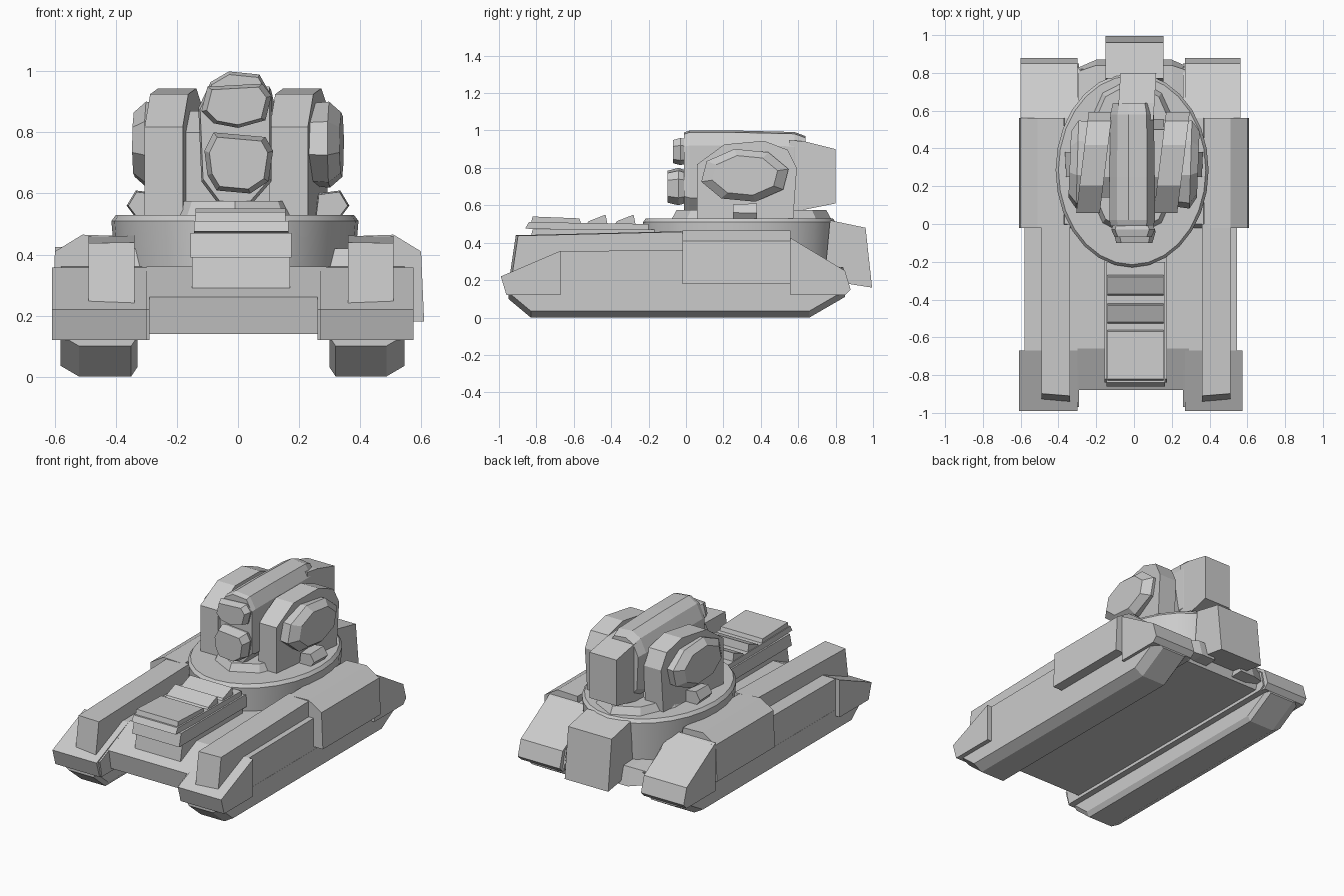
import bpy, bmesh, math

cube = bpy.data.objects.get("Cube")
if cube:
    bpy.data.objects.remove(cube, do_unlink=True)

grey = bpy.data.materials.new("plain grey")
grey.use_nodes = True
grey.diffuse_color = (0.6, 0.6, 0.6, 1)
grey.node_tree.nodes["Principled BSDF"].inputs["Base Color"].default_value = (0.6, 0.6, 0.6, 1)


def loft(name, rings):
    """Skin a list of equal-length point rings and cap both ends."""
    bm = bmesh.new()
    loops = [[bm.verts.new(p) for p in ring] for ring in rings]
    for a, b in zip(loops, loops[1:]):
        for i in range(len(a)):
            j = (i + 1) % len(a)
            bm.faces.new((a[i], a[j], b[j], b[i]))
    bm.faces.new(loops[0])
    bm.faces.new(loops[-1])
    bmesh.ops.recalc_face_normals(bm, faces=bm.faces)
    mesh = bpy.data.meshes.new(name)
    bm.to_mesh(mesh)
    bm.free()
    obj = bpy.data.objects.new(name, mesh)
    obj.data.materials.append(grey)
    bpy.context.collection.objects.link(obj)
    return obj


def side_prism(name, profile, *stations, slant=0):
    """Side (y, z) profile lofted through (x, scale) stations; slant skews x along y."""
    cy = sum(p[0] for p in profile) / len(profile)
    cz = sum(p[1] for p in profile) / len(profile)
    return loft(name, [[(x + slant * (y - cy), cy + (y - cy) * s, cz + (z - cz) * s)
                        for y, z in profile] for x, s in stations])


def front_prism(name, profile, *stations):
    """Front (x, z) profile lofted through (y, scale) stations."""
    cx = sum(p[0] for p in profile) / len(profile)
    cz = sum(p[1] for p in profile) / len(profile)
    return loft(name, [[(cx + (x - cx) * s, y, cz + (z - cz) * s) for x, z in profile]
                       for y, s in stations])


def oval(name, sides, cy, levels, turn=0):
    """Upright elliptical drum through (z, x radius, y radius) levels."""
    angles = [2 * math.pi * (i + turn) / sides for i in range(sides)]
    return loft(name, [[(rx * math.cos(a) - 0.01, cy + ry * math.sin(a), z) for a in angles]
                       for z, rx, ry in levels])


def track(name, xi, xo):
    """Track run with bevelled lower edges and raised ends."""
    side = math.copysign(1, xo)
    loft(name, [[(xi, y, 0.16), (xi, y, floor + 0.03), (xi + side * 0.02, y, floor),
                 (xo - side * 0.06, y, floor), (xo, y, floor + 0.035), (xo, y, 0.16)]
                for y, floor in ((-0.95, 0.1), (-0.83, 0), (0.66, 0), (0.85, 0.11))])


# Hull between the tracks, stepping down at the rear
side_prism("hull", [(-0.86, 0.14), (-0.88, 0.26), (-0.66, 0.36), (0.5, 0.36), (0.6, 0.26),
                    (0.82, 0.25), (0.78, 0.14)], (-0.3, 1), (0.29, 1))

# Track pods, with each side's small offset
fender = [(-0.95, 0.12), (-0.97, 0.22), (-0.67, 0.355), (-0.02, 0.36), (0.0, 0.42),
          (0.57, 0.42), (0.83, 0.24), (0.85, 0.14), (0.82, 0.12)]
nose = [(-0.96, 0.12), (-0.99, 0.22), (-0.67, 0.357), (-0.67, 0.12)]
tail = [(0.56, 0.12), (0.56, 0.425), (0.85, 0.25), (0.88, 0.15), (0.85, 0.12)]
rail = [(-0.94, 0.24), (-0.91, 0.44), (0.0, 0.462), (0.0, 0.3), (-0.7, 0.3)]
for side, word, x0, x1 in ((-1, "right", 0.29, 0.61), (1, "left", 0.26, 0.575)):
    side_prism(word + "_fender", fender, (side * x0, 1), (side * (x1 - 0.03), 1))
    side_prism(word + "_nose", nose, (side * (x0 + 0.01), 1), (side * x1, 1))
    side_prism(word + "_tail", tail, (side * (x0 + 0.01), 1), (side * (x1 - 0.01), 1))
    track(word + "_track", side * (x0 + 0.04), side * (x1 - 0.029))
    inner = 0.34 if side < 0 else 0.36
    side_prism(word + "_rail", rail, (side * inner, 1), (side * (inner + 0.15), 0.97))
    front_prism(word + "_side_armour",
                [(side * x, z) for x, z in ((0.36, 0.3), (0.37, 0.46), (0.51, 0.465),
                                            (0.6, 0.41), (0.61, 0.18), (0.5, 0.18))],
                (-0.02, 1), (0.56, 1))

# Engine deck and its slats
side_prism("deck_box", [(-0.82, 0.29), (-0.8, 0.4), (-0.2, 0.42), (-0.2, 0.29)],
           (-0.15, 1), (0.17, 1))
side_prism("deck_step", [(-0.84, 0.39), (-0.82, 0.47), (-0.15, 0.47), (-0.15, 0.39)],
           (-0.155, 1), (0.175, 1))
side_prism("deck_plate", [(-0.86, 0.475), (-0.84, 0.51), (-0.2, 0.5), (-0.2, 0.46)],
           (-0.145, 1), (0.165, 1))
for y, length in ((-0.83, 0.26), (-0.53, 0.1), (-0.38, 0.1)):
    side_prism("deck_slat", [(y, 0.5), (y + 0.01, 0.54 if length > 0.2 else 0.515),
                             (y + length, 0.53 if length > 0.2 else 0.55),
                             (y + length + 0.01, 0.5)], (-0.14, 1), (0.155, 1))

# Turret ring and collar
ring = oval("turret_ring", 28, 0.285, [(0.22, 0.38, 0.5), (0.51, 0.405, 0.515), (0.53, 0.39, 0.5)])
oval("turret_collar", 10, 0.35, [(0.52, 0.27, 0.43), (0.575, 0.24, 0.4)], 0.5)

# Rear stowage box
side_prism("rear_box", [(0.74, 0.2), (0.77, 0.52), (0.96, 0.48), (0.995, 0.16)],
           (-0.15, 1), (0.155, 1))

# Head core with the rounded top, its back, and the block joining the cheeks
core = [(-0.12, 0.64), (-0.13, 0.88), (-0.09, 0.965), (-0.03, 1.0), (0.07, 0.99),
        (0.11, 0.92), (0.11, 0.64), (0.04, 0.56), (-0.06, 0.56)]
front_prism("head_core", core, (-0.01, 0.95), (0.02, 1), (0.25, 1), (0.58, 0.96), (0.64, 0.85))
side_prism("head_back", [(0.55, 0.56), (0.55, 0.95), (0.64, 0.94), (0.8, 0.9), (0.8, 0.61)],
           (-0.08, 1), (0.11, 1), slant=0.06)
side_prism("head_block", [(0.14, 0.53), (0.14, 0.8), (0.25, 0.87), (0.5, 0.87), (0.56, 0.53)],
           (-0.18, 1), (0.16, 1))

# Stacked muzzles on the front
front_prism("upper_muzzle", [(-0.12, 0.87), (-0.1, 0.95), (0.08, 0.96), (0.11, 0.92),
                             (0.09, 0.84), (0.0, 0.815), (-0.08, 0.83)],
            (0.02, 0.85), (-0.03, 1), (-0.07, 0.85))
front_prism("lower_muzzle", [(-0.11, 0.74), (-0.08, 0.8), (0.09, 0.785), (0.115, 0.74),
                             (0.1, 0.64), (0.04, 0.6), (-0.07, 0.61), (-0.1, 0.66)],
            (0.02, 0.8), (-0.04, 1), (-0.1, 0.85))

# Cheeks, ears, lugs and hull corners on both sides
cheek = [(0.05, 0.52), (0.05, 0.82), (0.2, 0.93), (0.42, 0.95), (0.55, 0.9), (0.6, 0.8), (0.58, 0.52)]
for side, word in ((-1, "right"), (1, "left")):
    side_prism(word + "_cheek", cheek, (side * 0.205 - 0.065, 0.97),
               (side * 0.205 + 0.06, 0.97), slant=0.12)
    ear = [(0.315 + 0.24 * math.cos(a), 0.76 + 0.145 * math.sin(a))
           for a in (math.pi * (i + 0.3) / 4 for i in range(8))]
    side_prism(word + "_ear", ear, (side * 0.22, 0.95), (side * 0.3, 1), (side * 0.34, 0.75),
               slant=0.03)
    front_prism(word + "_lug", [(side * x, z) for x, z in ((0.25, 0.52), (0.26, 0.6), (0.335, 0.61),
                                                           (0.365, 0.56), (0.335, 0.52))],
                (0.25, 0.9), (0.38, 1))
    side_prism(word + "_hull_corner", [(0.62, 0.15), (0.62, 0.28), (0.84, 0.27), (0.87, 0.16)],
               (side * 0.1, 1), (side * 0.2, 1), (side * 0.29, 0.7))

# Smooth the drum sides only
bpy.ops.object.select_all(action="DESELECT")
ring.select_set(True)
bpy.context.view_layer.objects.active = ring
bpy.ops.object.shade_smooth_by_angle(angle=math.radians(30))
